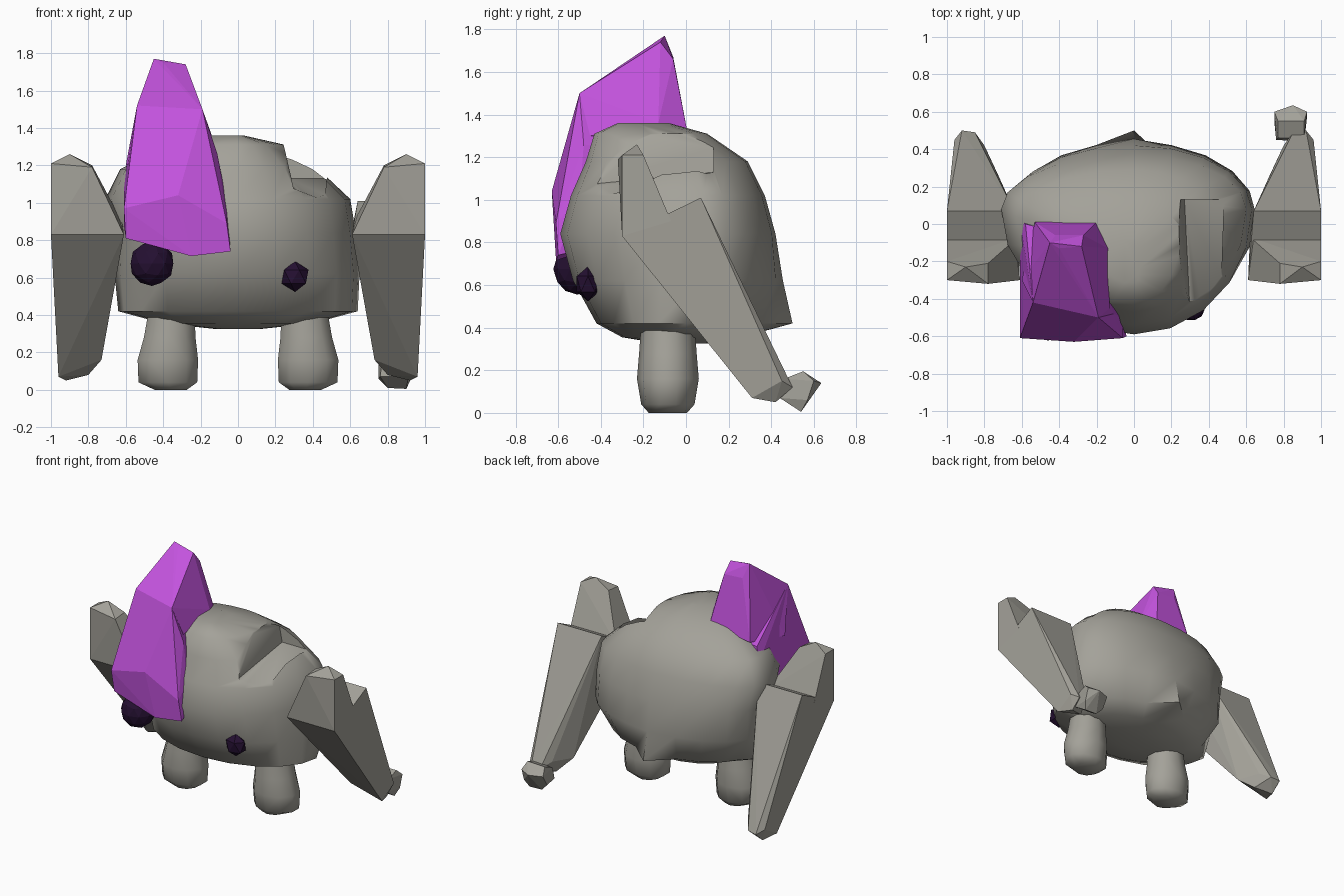
import bpy, bmesh, math
from mathutils import Vector

cube = bpy.data.objects.get("Cube")
if cube:
    bpy.data.objects.remove(cube)


def material(name, rgb):
    m = bpy.data.materials.new(name)
    m.use_nodes = True
    color = (*rgb, 1)
    m.diffuse_color = color
    bsdf = m.node_tree.nodes["Principled BSDF"]
    bsdf.inputs["Base Color"].default_value = color
    bsdf.inputs["Roughness"].default_value = 0.8
    return m


STONE = material("warm grey stone", (0.37, 0.36, 0.32))
CRYSTAL = material("purple crystal", (0.55, 0.087, 0.73))
DARK = material("dark violet", (0.018, 0.005, 0.031))


def finish(name, bm, mat, smooth=0):
    bmesh.ops.recalc_face_normals(bm, faces=bm.faces)
    mesh = bpy.data.meshes.new(name)
    bm.to_mesh(mesh)
    bm.free()
    mesh.materials.append(mat)
    obj = bpy.data.objects.new(name, mesh)
    bpy.context.collection.objects.link(obj)
    if smooth:
        smooth_object(obj, smooth)
    return obj


def smooth_object(obj, degrees):
    bpy.ops.object.select_all(action='DESELECT')
    obj.select_set(True)
    bpy.context.view_layer.objects.active = obj
    bpy.ops.object.shade_smooth_by_angle(angle=math.radians(degrees))


def loft(rings):
    """Skin a stack of closed rings and cap both ends."""
    bm = bmesh.new()
    loops = [[bm.verts.new(p) for p in ring] for ring in rings]
    n = len(loops[0])
    for low, high in zip(loops, loops[1:]):
        for i in range(n):
            j = (i + 1) % n
            bm.faces.new((low[i], low[j], high[j], high[i]))
    bm.faces.new(loops[0])
    bm.faces.new(loops[-1])
    return bm


def chunk(name, points, mat):
    """Faceted convex block around the points."""
    bm = bmesh.new()
    verts = [bm.verts.new(p) for p in points]
    out = bmesh.ops.convex_hull(bm, input=verts)
    junk = set(out["geom_interior"]) | set(out["geom_unused"])
    bmesh.ops.delete(bm, geom=[v for v in junk if isinstance(v, bmesh.types.BMVert)],
                     context='VERTS')
    bmesh.ops.dissolve_limit(bm, angle_limit=math.radians(4),
                             verts=bm.verts[:], edges=bm.edges[:])
    return finish(name, bm, mat)


# Body: egg-shaped rings as (z, right width, left width, front, middle, back)
def body_ring(z, right, left, front, mid, back, n=20):
    ring = []
    for i in range(n):
        a = math.tau * i / n
        c, s = math.cos(a), math.sin(a)
        y = mid + s * (back - mid if s > 0 else mid - front)
        ring.append(Vector((c * (left if c > 0 else right), y, z)))
    return ring


rings = [body_ring(*r) for r in (
    (0.325, .12, .12, -.12, 0, .1),
    (0.355, .40, .40, -.3, 0, .26),
    (0.42, .64, .64, -.42, 0, .42),
    (0.62, .66, .65, -.53, .06, .44),
    (0.84, .67, .63, -.59, .08, .42),
    (1.02, .71, .60, -.54, .08, .37),
    (1.18, .63, .43, -.47, .04, .29),
    (1.31, .36, .25, -.43, -.05, .1),
    (1.36, .16, .03, -.32, -.2, -.08))]
# Tuck in the rear underside on both sides of a pointed tail
for i in (1, 2, 3, 4, 6, 7, 8, 9):
    rings[2][i] *= .86
    rings[2][i].z = .42
rings[2][5].y = 0.5
rings[3][5].y = 0.455
body = finish("body", loft(rings), STONE)

# Chipped corner in the left top of the body
chip = chunk("chip_cutter", [
    (.3, -.48, 1.07), (.46, -.48, 1.0), (.27, .13, 1.13), (.48, .13, 1.13),
    (.2, -.48, 1.5), (.2, .13, 1.5), (.48, -.48, 1.5), (.48, .13, 1.5)], STONE)
chip.hide_render = True
cut = body.modifiers.new("chip", 'BOOLEAN')
cut.object, cut.operation, cut.solver = chip, 'DIFFERENCE', 'EXACT'
bpy.context.view_layer.objects.active = body
bpy.ops.object.modifier_apply(modifier=cut.name)
bpy.data.objects.remove(chip)
smooth_object(body, 48)

for side, word in ((1, "left"), (-1, "right")):
    # Stubby rounded leg
    leg = []
    for z, rx, ry, x in ((0, .09, .09, .36), (.04, .165, .125, .375), (.16, .17, .145, .375),
                         (.28, .145, .135, .365), (.5, .12, .12, .35)):
        leg.append([(side * (x + rx * math.cos(a)), -.085 + ry * math.sin(a), z)
                    for a in (math.tau * (i + .5) / 10 for i in range(10))])
    finish(word + "_leg", loft(leg), STONE, 60)

    # Upper arm slab with a peaked top
    chunk(word + "_upper_arm", [(side * x, y, z) for x, y, z in (
        (.78, -.32, 1.19), (.78, -.21, 1.2), (.9, -.23, 1.26), (1, -.3, 1.21), (1, -.2, 1.21),
        (.61, -.3, .83), (1, -.3, .83), (.62, -.07, .9), (1, -.07, .9))], STONE)

    # Forearm tapering back and down
    chunk(word + "_forearm", [(side * x, y, z) for x, y, z in (
        (.61, -.3, .83), (1, -.3, .83), (.62, -.07, .91), (1, -.07, .91),
        (.64, .07, 1.01), (1, .07, 1.01), (.73, .27, .16), (.96, .31, .07),
        (.8, .37, .08), (.92, .42, .05), (.8, .42, .17), (.85, .49, .13),
        (.92, .5, .12), (.96, .45, .15))], STONE)

# Loose pebble at the left hand
chunk("left_hand_pebble", [
    (.76, .45, .07), (.91, .44, .07), (.77, .46, .15), (.91, .46, .16),
    (.77, .55, .19), (.91, .55, .195), (.75, .6, .14), (.925, .6, .15), (.85, .635, .14),
    (.8, .54, .01), (.9, .54, .005), (.75, .55, .06), (.925, .57, .06)], STONE)


# Uneven faceted eyes
def eye(name, center, size, detail):
    bm = bmesh.new()
    bmesh.ops.create_icosphere(bm, subdivisions=detail, radius=1)
    for v in bm.verts:
        v.co = Vector(center) + Vector(a * b for a, b in zip(v.co, size))
    finish(name, bm, DARK)


eye("right_eye", (-.46, -.51, .675), (.12, .113, .12), 2)
eye("left_eye", (.305, -.46, .605), (.08, .062, .082), 1)

# Crystal growing over the right brow: upper spike and lower slab
chunk("crystal_spike", [
    (-.45, -.1, 1.77), (-.4, -.13, 1.75), (-.28, -.12, 1.74), (-.42, -.06, 1.67),
    (-.27, -.06, 1.66), (-.54, -.42, 1.52), (-.19, -.5, 1.5), (-.14, -.13, 1.36),
    (-.2, .01, 1.3), (-.53, .01, 1.25), (-.6, -.3, 1.2), (-.13, -.45, 1.3)], CRYSTAL)
chunk("crystal_slab", [
    (-.54, -.42, 1.52), (-.19, -.5, 1.5), (-.11, -.48, 1.26), (-.61, -.61, .97),
    (-.32, -.63, 1.04), (-.06, -.61, .89), (-.04, -.6, .74), (-.25, -.61, .715),
    (-.6, -.59, .81), (-.61, -.3, .88), (-.61, .02, 1.12), (-.58, 0, 1.23),
    (-.57, -.3, 1.36), (-.2, -.1, 1.2), (-.06, -.5, 1.0), (-.1, -.35, .8)], CRYSTAL)
